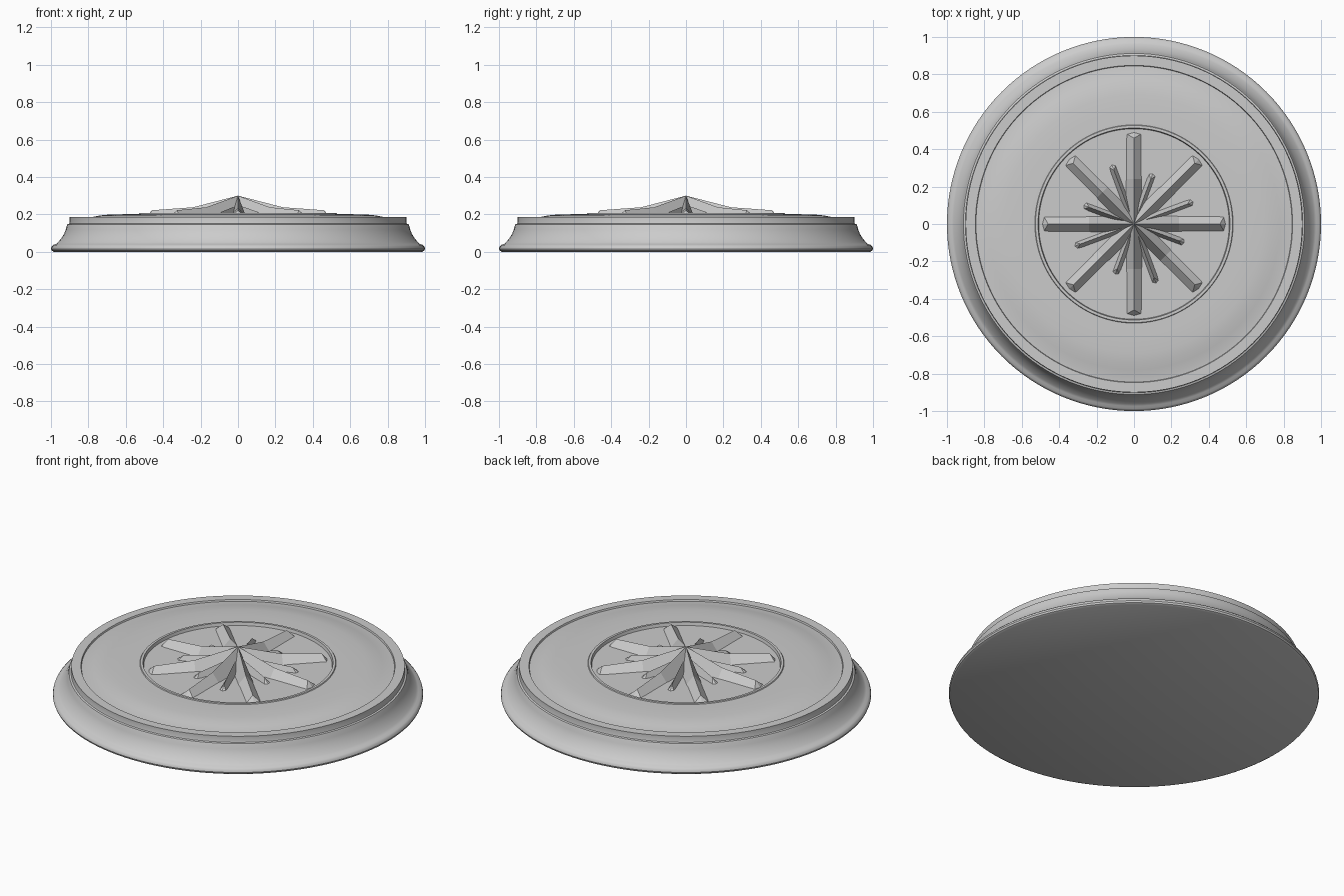
import bpy, bmesh, math

if "Cube" in bpy.data.objects:
    bpy.data.objects.remove(bpy.data.objects["Cube"])


def finish(name, bm, smooth):
    bmesh.ops.remove_doubles(bm, verts=bm.verts, dist=1e-5)
    bmesh.ops.recalc_face_normals(bm, faces=bm.faces)
    me = bpy.data.meshes.new(name)
    bm.to_mesh(me)
    bm.free()
    ob = bpy.data.objects.new(name, me)
    bpy.context.collection.objects.link(ob)
    if smooth:
        bpy.ops.object.select_all(action='DESELECT')
        ob.select_set(True)
        bpy.context.view_layer.objects.active = ob
        bpy.ops.object.shade_smooth_by_angle(angle=math.radians(35))
    return ob


def lathe(name, profile, steps=128):
    bm = bmesh.new()
    vs = [bm.verts.new((r, 0, z)) for r, z in profile]
    es = [bm.edges.new(p) for p in zip(vs, vs[1:])]
    bmesh.ops.spin(bm, geom=vs + es, cent=(0, 0, 0), axis=(0, 0, 1),
                   angle=2 * math.pi, steps=steps, use_duplicate=False)
    return finish(name, bm, True)


def ray(name, angle, ridge, half_width, length, base):
    """Roof-shaped ray: peaked ridge over a flat base, with a hipped outer end."""
    bm = bmesh.new()
    c, s = math.cos(angle), math.sin(angle)

    def vert(x, y, z):
        return bm.verts.new((x * c - y * s, x * s + y * c, z))

    last = len(ridge) - 1
    rows = []
    for i, (x, z) in enumerate(ridge):
        ex = length if i == last else x
        rows.append((vert(ex, -half_width, base), vert(x, 0, z), vert(ex, half_width, base)))
    for a, b in zip(rows, rows[1:]):
        for i, j in ((0, 1), (1, 2), (2, 0)):
            bm.faces.new((a[i], b[i], b[j], a[j]))
    bm.faces.new(rows[0])
    # pointed end cap
    l, t, r = rows[-1]
    nose = vert(length + 0.012, 0, base)
    for f in ((l, nose, t), (nose, r, t), (l, r, nose)):
        bm.faces.new(f)
    return finish(name, bm, False)


# Turned base: foot bead, cove, upper band, rim, domed top, recessed centre
lathe("round_base", [
    (0, 0), (0.985, 0), (0.996, 0.006), (1.0, 0.016), (0.997, 0.028),
    (0.988, 0.037), (0.974, 0.041), (0.962, 0.051), (0.946, 0.070),
    (0.931, 0.094), (0.921, 0.118), (0.916, 0.138), (0.912, 0.147),
    (0.902, 0.150), (0.900, 0.157), (0.900, 0.185), (0.848, 0.185),
    (0.845, 0.176), (0.82, 0.178), (0.78, 0.186), (0.74, 0.194), (0.69, 0.199),
    (0.60, 0.201), (0.53, 0.201), (0.527, 0.206), (0.513, 0.206),
    (0.509, 0.188), (0, 0.188)])

# Eight main rays of the star
for k in range(8):
    ray(f"main_ray_{k + 1}", k * math.pi / 4,
        [(0, 0.30), (0.24, 0.238), (0.46, 0.222)], 0.046, 0.484, 0.18)

# Eight thin rays between them, alternating long and short
for k in range(8):
    long = k % 2 == 0
    ang = math.radians(22.5 + 45 * k + (-2 if long else 2))
    n = 0.345 if long else 0.295
    ray(f"thin_ray_{k + 1}", ang,
        [(0, 0.25), (n - 0.04, 0.213)], 0.022, n - 0.01, 0.18)
